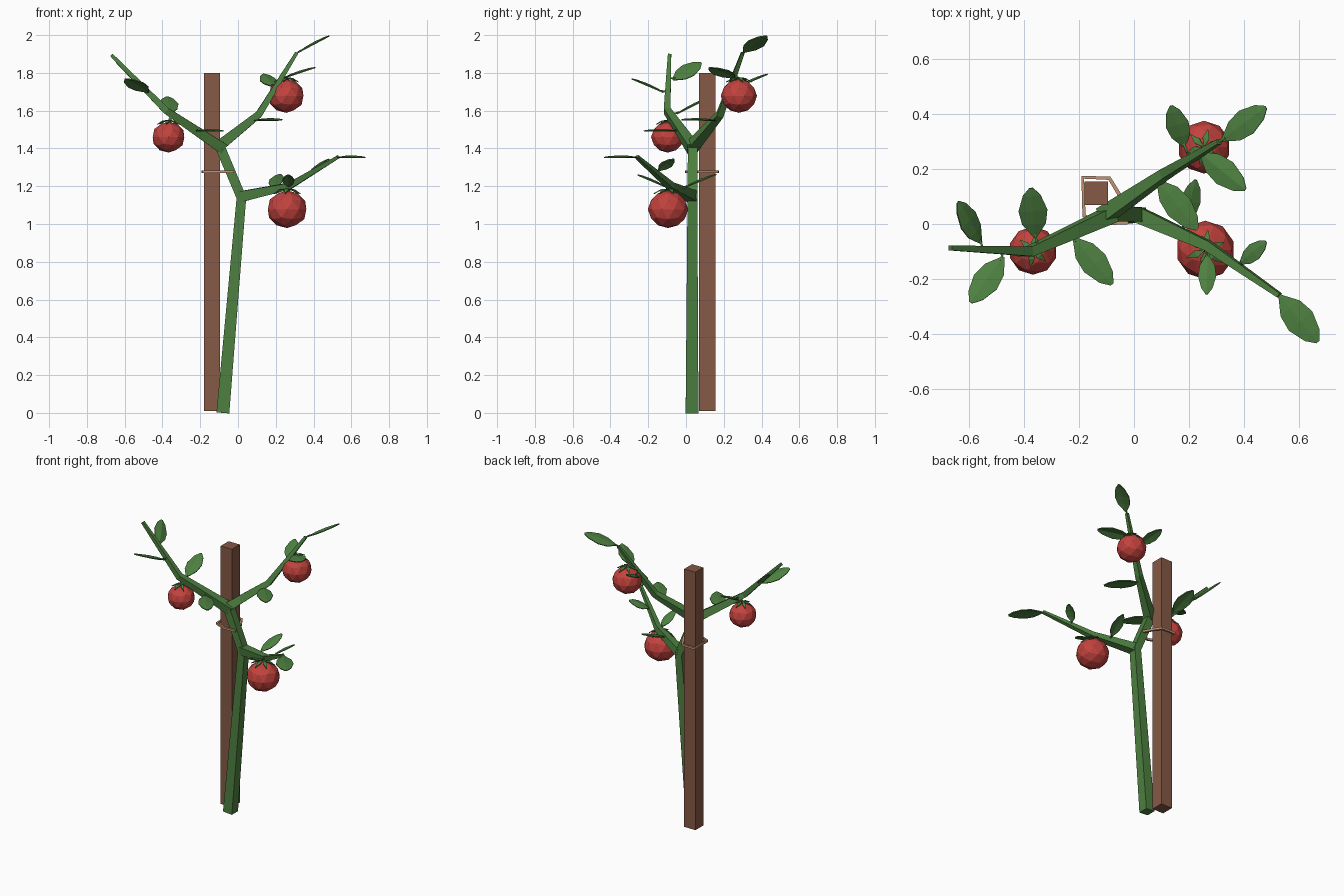
import bpy, bmesh, math
from mathutils import Vector as V
from mathutils.geometry import intersect_point_line

if "Cube" in bpy.data.objects:
    bpy.data.objects.remove(bpy.data.objects["Cube"])


def material(name, rgb):
    m = bpy.data.materials.new(name)
    m.diffuse_color = (*rgb, 1)
    m.use_nodes = True
    m.node_tree.nodes["Principled BSDF"].inputs["Base Color"].default_value = m.diffuse_color
    return m


GREEN = material("plant green", (0.075, 0.215, 0.052))
RED = material("ripe red", (0.54, 0.055, 0.047))
BROWN = material("stake brown", (0.235, 0.10, 0.06))
TAN = material("twine tan", (0.55, 0.29, 0.175))


def finish(bm, name, mat):
    bmesh.ops.recalc_face_normals(bm, faces=bm.faces)
    me = bpy.data.meshes.new(name)
    bm.to_mesh(me)
    bm.free()
    me.materials.append(mat)
    ob = bpy.data.objects.new(name, me)
    bpy.context.collection.objects.link(ob)
    return ob


def tube(bm, pts, radii, closed=False):
    """Square-section tube along a path, mitred at the bends."""
    pts = [V(p) for p in pts]
    n = len(pts)
    rings = []
    for i, p in enumerate(pts):
        a = pts[i - 1] if (i or closed) else p
        b = pts[(i + 1) % n] if (i < n - 1 or closed) else p
        d = ((p - a).normalized() + (b - p).normalized()).normalized()
        ref = V((0, 0, 1)) if closed or abs(d.y) > 0.9 else V((0, 1, 0))
        s = ref.cross(d).normalized()
        t = d.cross(s)
        rings.append([bm.verts.new(p + radii[i] * (s * u + t * v))
                      for u, v in ((1, 1), (-1, 1), (-1, -1), (1, -1))])
    for i in range(n if closed else n - 1):
        r, q = rings[i], rings[(i + 1) % n]
        for k in range(4):
            bm.faces.new((r[k], r[(k + 1) % 4], q[(k + 1) % 4], q[k]))
    if not closed:
        bm.faces.new(rings[0])
        bm.faces.new(rings[-1])


# stake
bm = bmesh.new()
bmesh.ops.create_cube(bm, size=1)
for v in bm.verts:
    v.co = V((-0.138 + v.co.x * 0.086, 0.112 + v.co.y * 0.086, 0.905 + v.co.z * 1.79))
finish(bm, "stake", BROWN)

# main stem and three branches
STEM = [(-0.08, 0.032, 0), (0.018, 0.034, 1.14), (-0.1, 0.036, 1.42)]
BRANCHES = [
    [(-0.08, 0.036, 1.40), (-0.38, -0.1, 1.60), (-0.67, -0.087, 1.895)],
    [(-0.11, 0.03, 1.405), (0.11, 0.18, 1.58), (0.31, 0.30, 1.905)],
    [(0.015, 0.034, 1.145), (0.27, -0.08, 1.20), (0.53, -0.26, 1.355)],
]
bm = bmesh.new()
tube(bm, STEM, (0.034, 0.026, 0.026))
finish(bm, "main_stem", GREEN)
for i, path in enumerate(BRANCHES):
    bm = bmesh.new()
    tube(bm, path, (0.029, 0.018, 0.009))
    finish(bm, f"branch_{i + 1}", GREEN)


def nearest_on_branch(p):
    best = None
    for path in BRANCHES:
        for a, b in zip(path, path[1:]):
            q, f = intersect_point_line(p, V(a), V(b))
            q = V(a).lerp(V(b), min(max(f, 0), 1))
            if best is None or (q - p).length < (best - p).length:
                best = q
    return best


# leaves: base, tip, full width, axis along which the blade tilts
LEAVES = [
    ((0.32, 0.305, 1.912), (0.48, 0.425, 1.997), 0.10, 0),
    ((0.24, 0.26, 1.775), (0.405, 0.125, 1.83), 0.10, 0),
    ((0.185, 0.28, 1.73), (0.135, 0.43, 1.795), 0.085, 1),
    ((0.085, 0.16, 1.55), (0.23, -0.02, 1.555), 0.10, 1),
    ((0.18, -0.01, 1.195), (0.225, 0.16, 1.265), 0.075, 1),
    ((0.268, -0.11, 1.2), (0.265, -0.255, 1.262), 0.065, 1),
    ((0.385, -0.145, 1.285), (0.48, -0.065, 1.345), 0.065, 0),
    ((0.53, -0.26, 1.355), (0.67, -0.43, 1.355), 0.11, 1),
    ((-0.22, -0.05, 1.495), (-0.08, -0.22, 1.495), 0.10, 1),
    ((-0.36, -0.05, 1.585), (-0.375, 0.13, 1.675), 0.105, 1),
    ((-0.475, -0.12, 1.70), (-0.595, -0.285, 1.77), 0.10, 1),
    ((-0.555, -0.07, 1.765), (-0.64, 0.08, 1.855), 0.095, 0),
]
OUTLINE = [(0, 0.08), (0.28, 0.82), (0.55, 1.0), (0.85, 0.62), (1, 0.12)]

for i, (base, tip, width, axis) in enumerate(LEAVES):
    base, tip = V(base), V(tip)
    d = tip - base
    n = V((0, 0, 1))
    n[axis] = -d.z / d[axis]
    n.normalize()
    side = n.cross(d).normalized() * width / 2
    bm = bmesh.new()
    rows = []
    for u, w in OUTLINE:
        mid = base + d * u
        rows.append([bm.verts.new(mid + side * w * k + n * (0.008 * w * (1 - abs(k)) - 0.003))
                     for k in (-1, 0, 1)])
    for r, q in zip(rows, rows[1:]):
        for k in (0, 1):
            bm.faces.new((r[k], r[k + 1], q[k + 1], q[k]))
    leaf = finish(bm, f"leaf_{i + 1}", GREEN)
    mod = leaf.modifiers.new("thickness", 'SOLIDIFY')
    mod.thickness = 0.006
    mod.offset = 0
    # leaf stalk
    anchor = nearest_on_branch(base)
    if (base - anchor).length > 0.012:
        bm = bmesh.new()
        tube(bm, [anchor, base + d * 0.08], (0.004, 0.004))
        finish(bm, f"leaf_stalk_{i + 1}", GREEN)

# fruits with star-shaped caps and short stalks
FRUITS = [((0.26, -0.095, 1.078), 0.107), ((-0.368, -0.097, 1.46), 0.088),
          ((0.255, 0.28, 1.678), 0.096)]
for i, (c, r) in enumerate(FRUITS):
    c = V(c)
    bm = bmesh.new()
    bmesh.ops.create_icosphere(bm, subdivisions=2, radius=1)
    for v in bm.verts:
        v.co = c + V((v.co.x * r, v.co.y * r, v.co.z * r * 0.93))
    finish(bm, f"fruit_{i + 1}", RED)

    top = c + V((0, 0, r * 0.95))
    bm = bmesh.new()
    hub = bm.verts.new(top + V((0, 0, 0.008)))
    for k in range(6):
        a = k * math.tau / 6 + 0.4 + i
        out, across = V((math.cos(a), math.sin(a), 0)), V((-math.sin(a), math.cos(a), 0))
        mid = top + out * r * 0.35 + V((0, 0, 0.004))
        l, m = bm.verts.new(mid - across * r * 0.13), bm.verts.new(mid + across * r * 0.13)
        end = bm.verts.new(top + out * r * 0.72 - V((0, 0, r * 0.16)))
        bm.faces.new((hub, l, m))
        bm.faces.new((l, end, m))
    cap = finish(bm, f"fruit_cap_{i + 1}", GREEN)
    cap.modifiers.new("thickness", 'SOLIDIFY').thickness = 0.005
    bm = bmesh.new()
    tube(bm, [top - V((0, 0, 0.01)), nearest_on_branch(top)], (0.008, 0.008))
    finish(bm, f"fruit_stalk_{i + 1}", GREEN)

# twine loop tying stem to stake
bm = bmesh.new()
LOOP = [(-0.187, 0.17), (-0.09, 0.167), (-0.055, 0.11), (-0.028, 0.06),
        (-0.026, 0.004), (-0.11, 0.002), (-0.182, 0.03)]
tube(bm, [(x, y, 1.277) for x, y in LOOP], [0.007] * len(LOOP), closed=True)
finish(bm, "twine_tie", TAN)
